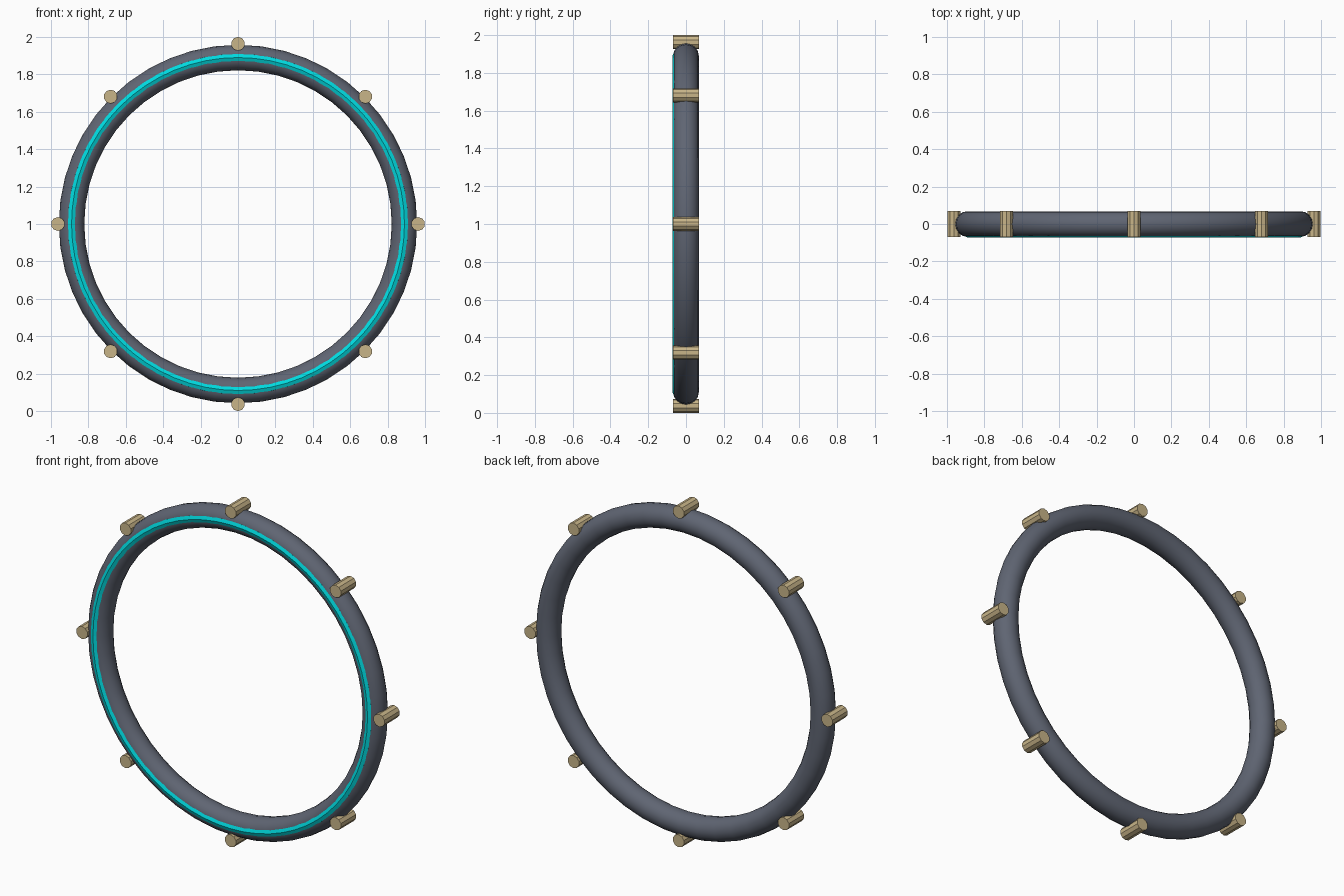
import bpy
import math
from mathutils import Vector

cube = bpy.data.objects.get("Cube")
if cube:
    bpy.data.objects.remove(cube, do_unlink=True)

CENTRE = Vector((0, 0, 1))
UPRIGHT = (math.pi / 2, 0, 0)


def material(name, colour):
    mat = bpy.data.materials.new(name)
    mat.use_nodes = True
    mat.diffuse_color = (*colour, 1)
    mat.node_tree.nodes["Principled BSDF"].inputs["Base Color"].default_value = (*colour, 1)
    return mat


def finish(name, mat, smooth_angle=None):
    obj = bpy.context.object
    obj.name = name
    obj.data.materials.append(mat)
    if smooth_angle:
        bpy.ops.object.shade_smooth_by_angle(angle=math.radians(smooth_angle))
    return obj


def torus(name, mat, y, major, minor, segments, sides, smooth_angle=None):
    bpy.ops.mesh.primitive_torus_add(
        location=CENTRE + Vector((0, y, 0)), rotation=UPRIGHT,
        major_radius=major, minor_radius=minor,
        major_segments=segments, minor_segments=sides)
    return finish(name, mat, smooth_angle)


slate = material("slate grey", (0.115, 0.13, 0.17))
cyan = material("bright cyan", (0.0, 0.70, 0.74))
tan = material("pale brass", (0.58, 0.46, 0.25))

# Main ring and the glowing band set into its front
torus("main_ring", slate, 0, 0.89, 0.068, 48, 16, 40)
torus("front_band", cyan, -0.045, 0.89, 0.027, 64, 8)

# Eight pegs around the rim
PEG_RADIUS = 0.037
for i in range(8):
    angle = i * math.tau / 8
    rim = Vector((math.cos(angle), 0, math.sin(angle))) * (1 - PEG_RADIUS)
    bpy.ops.mesh.primitive_cylinder_add(
        vertices=10, radius=PEG_RADIUS, depth=0.14,
        location=CENTRE + rim, rotation=UPRIGHT)
    finish(f"rim_peg_{i + 1}", tan)
